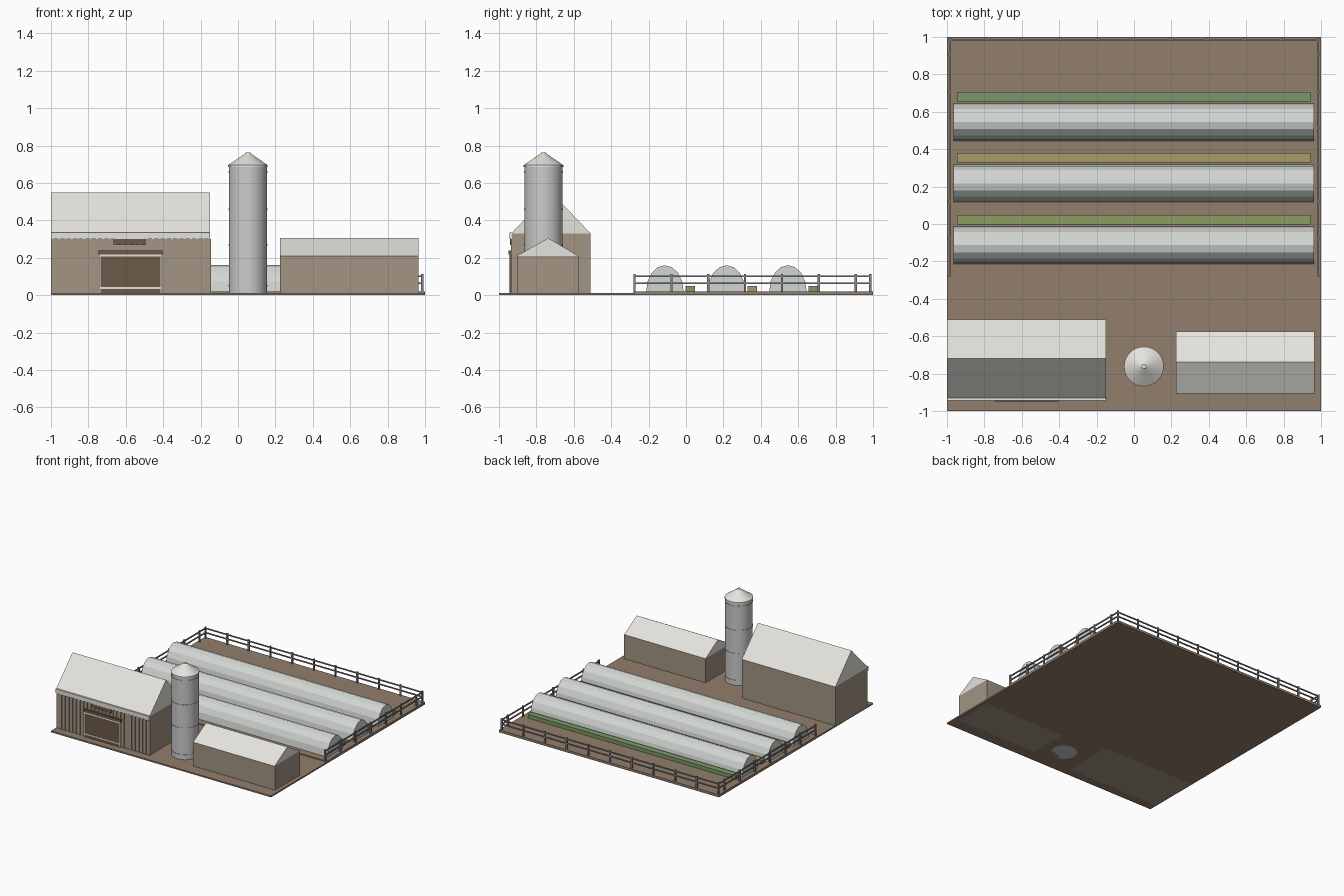
import bpy, bmesh, math

if "Cube" in bpy.data.objects:
    bpy.data.objects.remove(bpy.data.objects["Cube"])

def mat(name, rgb):
    m = bpy.data.materials.new(name)
    m.diffuse_color = (*rgb, 1)
    m.use_nodes = True
    m.node_tree.nodes["Principled BSDF"].inputs["Base Color"].default_value = m.diffuse_color
    return m

SOIL = mat("soil", (0.29, 0.21, 0.15))
WALL = mat("wall", (0.36, 0.30, 0.23))
WOOD = mat("dark_wood", (0.15, 0.10, 0.065))
ROOF = mat("roof", (0.78, 0.77, 0.72))
STEEL = mat("steel", (0.55, 0.55, 0.55))
FILM = mat("greenhouse_film", (0.65, 0.68, 0.65))
FENCE = mat("fence_grey", (0.25, 0.25, 0.25))
GREEN = mat("crop_green", (0.20, 0.31, 0.14))
LIME = mat("crop_lime", (0.26, 0.34, 0.12))
GOLD = mat("crop_gold", (0.40, 0.33, 0.14))

def finish(name, bm, material, smooth=False):
    bmesh.ops.recalc_face_normals(bm, faces=bm.faces)
    me = bpy.data.meshes.new(name)
    bm.to_mesh(me)
    bm.free()
    ob = bpy.data.objects.new(name, me)
    bpy.context.collection.objects.link(ob)
    me.materials.append(material)
    if smooth:
        bpy.ops.object.select_all(action='DESELECT')
        ob.select_set(True)
        bpy.context.view_layer.objects.active = ob
        bpy.ops.object.shade_smooth_by_angle(angle=math.radians(30))
    return ob

def boxes(name, spans, material):
    """One object from many (x0, x1, y0, y1, z0, z1) boxes."""
    bm = bmesh.new()
    for x0, x1, y0, y1, z0, z1 in spans:
        vs = bmesh.ops.create_cube(bm, size=1)["verts"]
        for v in vs:
            v.co = ((x0 + x1) / 2 + v.co.x * (x1 - x0),
                    (y0 + y1) / 2 + v.co.y * (y1 - y0),
                    (z0 + z1) / 2 + v.co.z * (z1 - z0))
    return finish(name, bm, material)

def prism(name, profile, x0, x1, material):
    """Extrude a (y, z) outline along x."""
    bm = bmesh.new()
    f = bm.faces.new([bm.verts.new((x0, y, z)) for y, z in profile])
    ext = bmesh.ops.extrude_face_region(bm, geom=[f], use_keep_orig=True)["geom"]
    for v in ext:
        if isinstance(v, bmesh.types.BMVert):
            v.co.x = x1
    return finish(name, bm, material)

def lathe(name, profile, cx, cy, material, n=32):
    """Spin an (r, z) outline into a closed solid."""
    bm = bmesh.new()
    rings = [[bm.verts.new((cx + r * math.cos(2 * math.pi * i / n),
                            cy + r * math.sin(2 * math.pi * i / n), z))
              for i in range(n)] for r, z in profile]
    for a, b in zip(rings, rings[1:]):
        for i in range(n):
            j = (i + 1) % n
            bm.faces.new((a[i], a[j], b[j], b[i]))
    bm.faces.new(rings[0])
    bm.faces.new(rings[-1])
    return finish(name, bm, material, smooth=True)

# ground and raised field
boxes("ground", [(-1, 1, -1, 1, 0, 0.012)], SOIL)
boxes("field", [(-1, 1, -0.275, 1, 0.01, 0.02)], SOIL)

# barn
boxes("barn_walls", [(-1, -0.15, -0.93, -0.51, 0, 0.33)], WALL)
prism("barn_roof", [(-0.935, 0.33), (-0.51, 0.33), (-0.72, 0.55)], -1, -0.15, ROOF)
boxes("barn_gutter", [(-1, -0.15, -0.943, -0.93, 0.30, 0.335)], ROOF)
boxes("barn_battens", [(-0.995 + i * 0.0335, -0.983 + i * 0.0335, -0.936, -0.929, 0.012, 0.30)
                       for i in range(26)], WALL)
boxes("barn_door", [(-0.735, -0.415, -0.942, -0.929, 0.012, 0.215)], WOOD)
boxes("barn_door_rail", [(-0.745, -0.405, -0.948, -0.929, 0.217, 0.24)], WOOD)
boxes("barn_door_trim", [(-0.735, -0.415, -0.946, -0.94, z, z + 0.01) for z in (0.034, 0.207)]
      + [(x, x + 0.008, -0.946, -0.94, 0.012, 0.217) for x in (-0.743, -0.415)], ROOF)
boxes("loft_hatch", [(-0.665, -0.495, -0.942, -0.929, 0.268, 0.302)], WOOD)

# shed
boxes("shed_walls", [(0.225, 0.965, -0.9, -0.575, 0, 0.21)], WALL)
prism("shed_roof", [(-0.905, 0.21), (-0.575, 0.21), (-0.737, 0.305)], 0.225, 0.965, ROOF)

# silo
SX, SY = 0.053, -0.762
lathe("silo_body", [(0.102, 0.0), (0.102, 0.69)], SX, SY, STEEL)
lathe("silo_cap", [(0.106, 0.685), (0.106, 0.695), (0.014, 0.758), (0.012, 0.763)], SX, SY, ROOF)
for i, z in enumerate((0.05, 0.27, 0.46, 0.66)):
    lathe(f"silo_band_{i + 1}", [(0.105, z - 0.004), (0.105, z + 0.004)], SX, SY, STEEL)

# greenhouse tunnels with a crop row behind each
for i, (cy, crop) in enumerate(((-0.113, LIME), (0.217, GOLD), (0.545, GREEN))):
    arch = [(cy + 0.1 * math.cos(math.pi * k / 8), 0.02 + 0.14 * math.sin(math.pi * k / 8))
            for k in range(9)]
    prism(f"greenhouse_{i + 1}", arch, -0.965, 0.962, FILM)
    boxes(f"crop_row_{i + 1}", [(-0.947, 0.943, cy + 0.111, cy + 0.162, 0.015, 0.05)], crop)

# fence on left, right and back
E, STEP, W = 0.985, 0.197, 0.006
posts = [(-E + i * STEP, E) for i in range(11)]
for x in (-E, E):
    posts += [(x, -0.275 + i * STEP) for i in range(7)]
boxes("fence_posts", [(x - W, x + W, y - W, y + W, 0.012, 0.112) for x, y in posts], FENCE)
rails = []
for z in (0.06, 0.096):
    rails.append((-E, E, E - 0.004, E + 0.004, z, z + 0.009))
    rails += [(x - 0.004, x + 0.004, -0.275, E, z, z + 0.009) for x in (-E, E)]
boxes("fence_rails", rails, FENCE)
